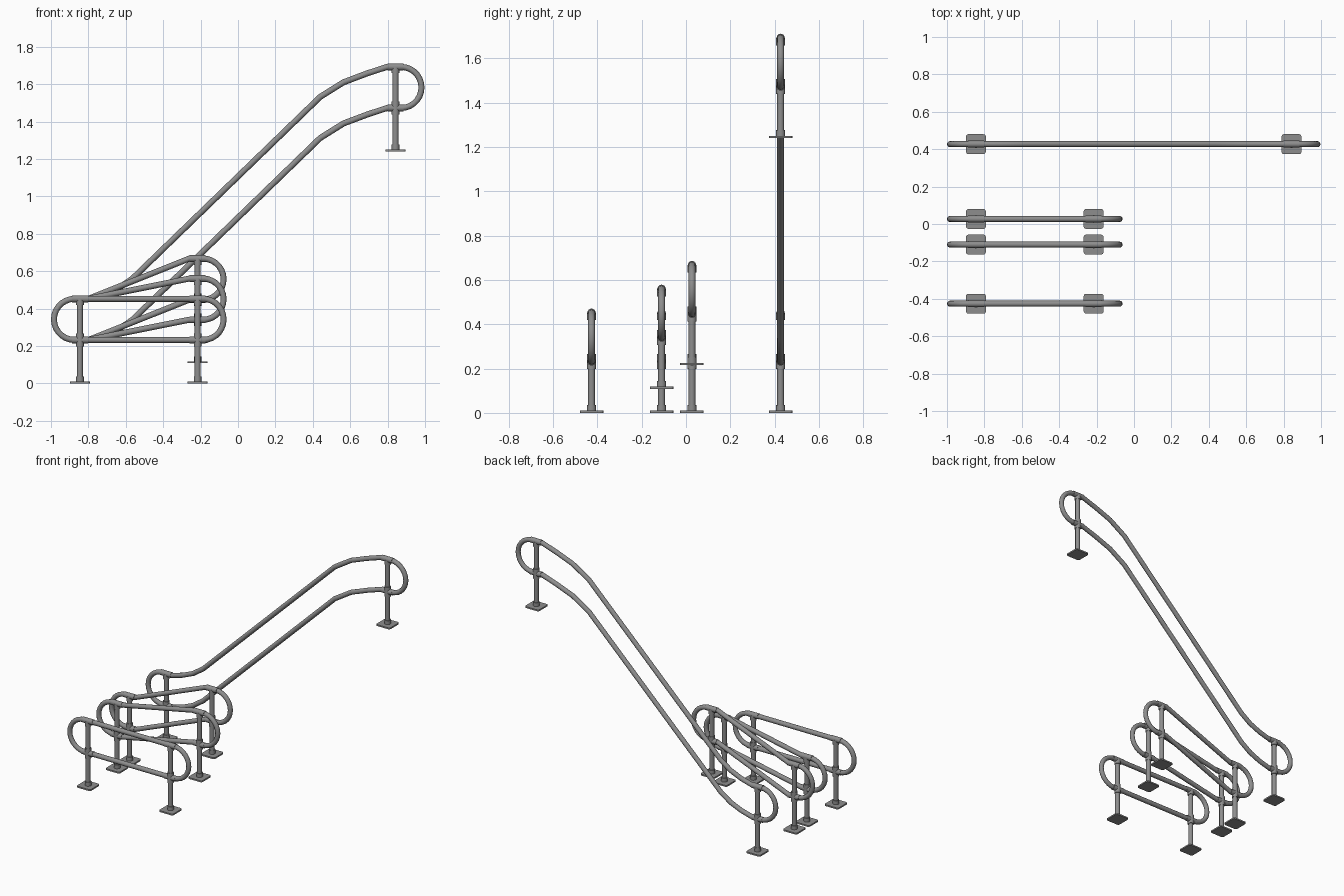
import bpy, bmesh, math
from mathutils import Vector, Matrix

if "Cube" in bpy.data.objects:
    bpy.data.objects.remove(bpy.data.objects["Cube"], do_unlink=True)

steel = bpy.data.materials.new("grey_steel")
steel.use_nodes = True
steel.diffuse_color = (0.27, 0.27, 0.27, 1)
steel.node_tree.nodes["Principled BSDF"].inputs["Base Color"].default_value = (0.27, 0.27, 0.27, 1)

TUBE = 0.016
SLEEVE = 0.0205
LOW, HIGH = 0.232, 0.452       # rail heights above the foot plate
END = (HIGH - LOW) / 2         # radius of the looped ends
LEFT_POST = -0.845
FLAT = 0.045                   # level stretch beside each post


def add_object(name, mesh):
    mesh.materials.clear()
    mesh.materials.append(steel)
    ob = bpy.data.objects.new(name, mesh)
    bpy.context.collection.objects.link(ob)
    return ob


def smooth(ob):
    bpy.ops.object.select_all(action='DESELECT')
    ob.select_set(True)
    bpy.context.view_layer.objects.active = ob
    bpy.ops.object.shade_smooth_by_angle(angle=math.radians(40))


def rod(name, start, end, radius):
    a, b = Vector(start), Vector(end)
    bm = bmesh.new()
    turn = (b - a).to_track_quat('Z', 'Y').to_matrix().to_4x4()
    bmesh.ops.create_cone(bm, cap_ends=True, segments=16, radius1=radius, radius2=radius,
                          depth=(b - a).length, matrix=Matrix.Translation((a + b) / 2) @ turn)
    mesh = bpy.data.meshes.new(name)
    bm.to_mesh(mesh)
    bm.free()
    smooth(add_object(name, mesh))


def foot_plate(name, x, y, z):
    bm = bmesh.new()
    bmesh.ops.create_cube(bm, size=1, matrix=Matrix.Translation((x, y, z + 0.005))
                          @ Matrix.Diagonal((0.106, 0.106, 0.01, 1)))
    upright = [e for e in bm.edges if abs(e.verts[0].co.z - e.verts[1].co.z) > 0.005]
    bmesh.ops.bevel(bm, geom=upright, offset=0.012, segments=3, affect='EDGES', profile=0.5)
    mesh = bpy.data.meshes.new(name)
    bm.to_mesh(mesh)
    bm.free()
    add_object(name, mesh)


def rail_loop(name, points, y):
    curve = bpy.data.curves.new(name + "_path", 'CURVE')
    curve.dimensions = '3D'
    curve.bevel_depth = TUBE
    curve.bevel_resolution = 4
    spline = curve.splines.new('POLY')
    spline.points.add(len(points) - 1)
    for p, (x, z) in zip(spline.points, points):
        p.co = (x, y, z, 1)
    spline.use_cyclic_u = True
    helper = bpy.data.objects.new(name + "_path", curve)
    bpy.context.collection.objects.link(helper)
    graph = bpy.context.evaluated_depsgraph_get()
    mesh = bpy.data.meshes.new_from_object(helper.evaluated_get(graph))
    bpy.data.objects.remove(helper, do_unlink=True)
    smooth(add_object(name, mesh))


def end_arc(x, z, side):
    # half circle from top to bottom, bulging towards side
    steps = 14
    return [(x + side * END * math.sin(math.pi * i / steps),
             z + END * math.cos(math.pi * i / steps)) for i in range(steps + 1)]


def handrail(name, y, right_post, rise, bends):
    mid = (LOW + HIGH) / 2
    # upper run between the posts, repeated lower down
    run = [(LEFT_POST, 0), (LEFT_POST + FLAT, 0)] + bends
    run += [(right_post - FLAT, rise), (right_post, rise)]
    loop = [(x, HIGH + z) for x, z in run]
    loop += end_arc(right_post + 0.029, mid + rise, 1)
    loop += [(x, LOW + z) for x, z in reversed(run)]
    loop += reversed(end_arc(LEFT_POST - 0.029, mid, -1))
    rail_loop(name + "_rail", loop, y)

    # posts with foot plates, collars and tee fittings
    for side, x, base in (("left_end", LEFT_POST, 0), ("right_end", right_post, rise)):
        part = name + "_" + side
        foot_plate(part + "_foot_plate", x, y, base)
        rod(part + "_post", (x, y, base + 0.005), (x, y, base + HIGH), TUBE)
        rod(part + "_collar", (x, y, base + 0.01), (x, y, base + 0.036), SLEEVE)
        for level, h in (("lower", LOW), ("upper", HIGH)):
            z = base + h
            rod(part + "_" + level + "_sleeve", (x - 0.042, y, z), (x + 0.042, y, z), 0.0185)
            top = z if level == "upper" else z + 0.034
            rod(part + "_" + level + "_tee", (x, y, z - 0.034), (x, y, top), SLEEVE)


# three short rails of growing slope
handrail("level", -0.426, -0.216, 0.0, [])
handrail("gentle_slope", -0.11, -0.216, 0.108, [])
handrail("steeper_slope", 0.027, -0.216, 0.215, [])

# long stair rail with curved transitions
handrail("stair", 0.427, 0.842, 1.24, [
    (-0.72, 0.022), (-0.64, 0.056), (-0.564, 0.108),
    (0.44, 1.08), (0.565, 1.158), (0.69, 1.205)])
